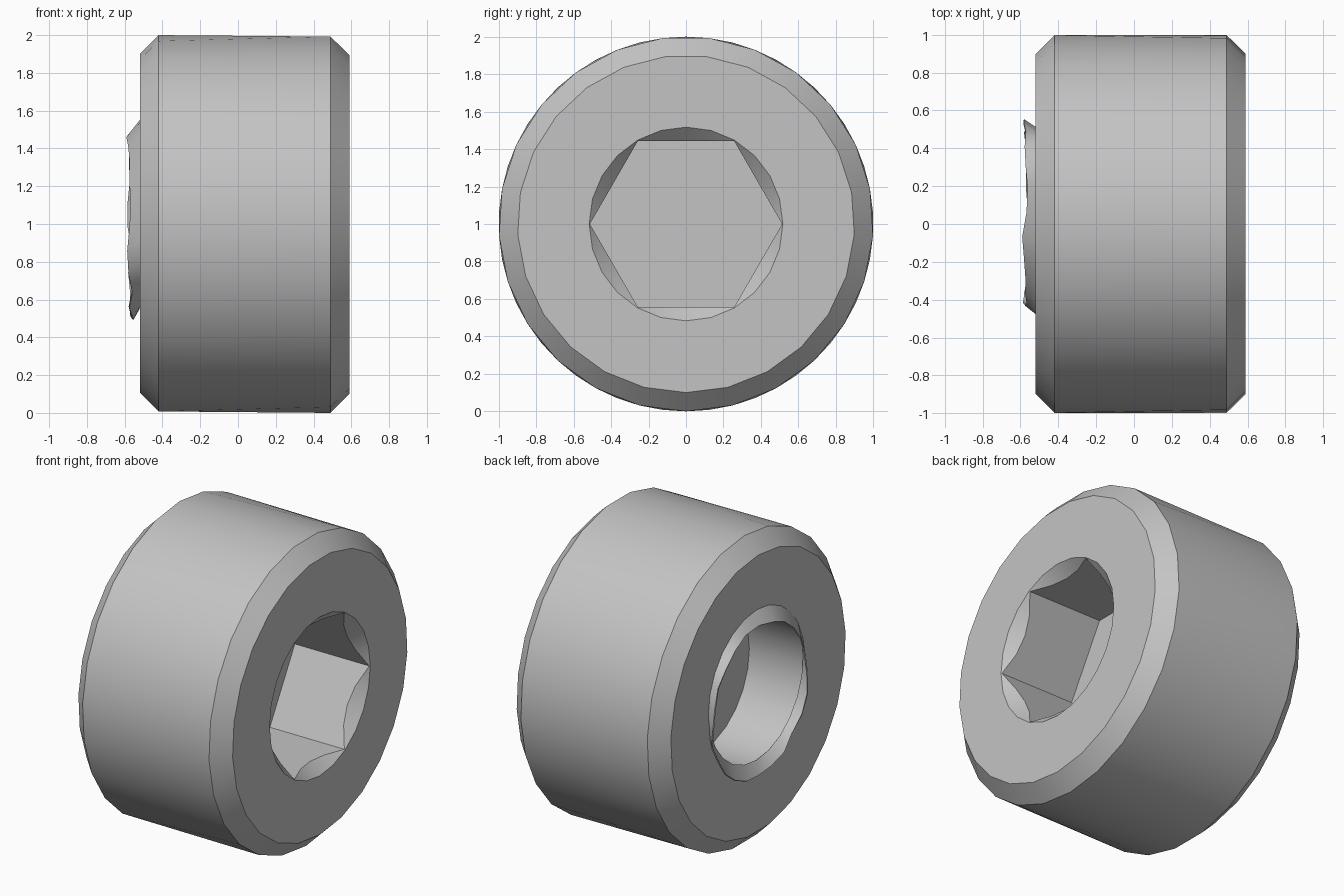
import bpy, bmesh, math, random
from mathutils import Vector

random.seed(4)
cube = bpy.data.objects.get("Cube")
if cube:
    bpy.data.objects.remove(cube, do_unlink=True)

# Plain grey metal
steel = bpy.data.materials.new("grey steel")
steel.use_nodes = True
grey = (0.55, 0.55, 0.55, 1)
steel.diffuse_color = grey
steel.node_tree.nodes["Principled BSDF"].inputs["Base Color"].default_value = grey


def ring(bm, x, radius, sides, start, cy=0, cz=0, jitter=0):
    """Polygon of vertices around the x axis, start in degrees from +y."""
    out = []
    for i in range(sides):
        a = math.radians(start) + math.tau * i / sides
        out.append(bm.verts.new((x + random.uniform(-jitter, jitter),
                                 cy + radius * math.cos(a),
                                 1 + cz + radius * math.sin(a))))
    return out


def bridge(bm, a, b, twisted=False):
    n = len(a)
    for i in range(n):
        j = (i + 1) % n
        if twisted:
            bm.faces.new((a[i], a[j], b[i]))
            bm.faces.new((a[j], b[j], b[i]))
        else:
            bm.faces.new((a[i], a[j], b[j], b[i]))


def make_object(name, bm):
    bmesh.ops.recalc_face_normals(bm, faces=bm.faces[:])
    mesh = bpy.data.meshes.new(name)
    bm.to_mesh(mesh)
    bm.free()
    mesh.materials.append(steel)
    obj = bpy.data.objects.new(name, mesh)
    bpy.context.collection.objects.link(obj)
    return obj


def lathe(name, sections, sides, start):
    """Closed solid through (x, radius) sections."""
    bm = bmesh.new()
    rings = [ring(bm, x, r, sides, start) for x, r in sections]
    for a, b in zip(rings, rings[1:]):
        bridge(bm, a, b)
    bm.faces.new(rings[0])
    bm.faces.new(rings[-1])
    return make_object(name, bm)


def activate(obj):
    bpy.ops.object.select_all(action='DESELECT')
    obj.select_set(True)
    bpy.context.view_layer.objects.active = obj


def cut(obj, cutter):
    mod = obj.modifiers.new("cut", 'BOOLEAN')
    mod.operation = 'DIFFERENCE'
    mod.solver = 'EXACT'
    mod.object = cutter
    activate(obj)
    bpy.ops.object.modifier_apply(modifier=mod.name)
    bpy.data.objects.remove(cutter, do_unlink=True)


# Barrel with chamfered ends, the two ends turned half a facet apart
SIDES = 25
step = 360 / SIDES
bm = bmesh.new()
right_face = ring(bm, 0.59, 0.9, SIDES, -90)
right_edge = ring(bm, 0.49, 1.0, SIDES, -90)
left_edge = ring(bm, -0.42, 1.0, SIDES, -90 + step / 2)
left_face = ring(bm, -0.52, 0.9, SIDES, -90 + step / 2)
bridge(bm, right_face, right_edge)
bridge(bm, right_edge, left_edge, twisted=True)
bridge(bm, left_edge, left_face)
bm.faces.new(right_face)
bm.faces.new(left_face)
body = make_object("screw_body", bm)

# Hex socket, its countersink, and the round cup in the other end
cut(body, lathe("hex_cutter", [(0.05, 0.513), (0.8, 0.513)], 6, 0))
cut(body, lathe("countersink_cutter", [(0.39, 0.317), (0.69, 0.617)], 24, 0))
cut(body, lathe("cup_cutter", [(-0.7, 0.48), (-0.12, 0.48)], 24, 0))
activate(body)
bpy.ops.object.shade_smooth_by_angle(angle=math.radians(30))

# Ragged, slightly skewed lip around the cup
bm = bmesh.new()
base = ring(bm, -0.515, 0.49, 24, 0, 0.015, 0.06)
rim = ring(bm, -0.572, 0.49, 24, 0, 0.06, -0.015, jitter=0.016)
bridge(bm, base, rim)
lip = make_object("cup_lip", bm)
solid = lip.modifiers.new("thickness", 'SOLIDIFY')
solid.thickness = 0.008
solid.offset = 0
activate(lip)
bpy.ops.object.modifier_apply(modifier=solid.name)
bpy.ops.object.shade_smooth_by_angle(angle=math.radians(30))
